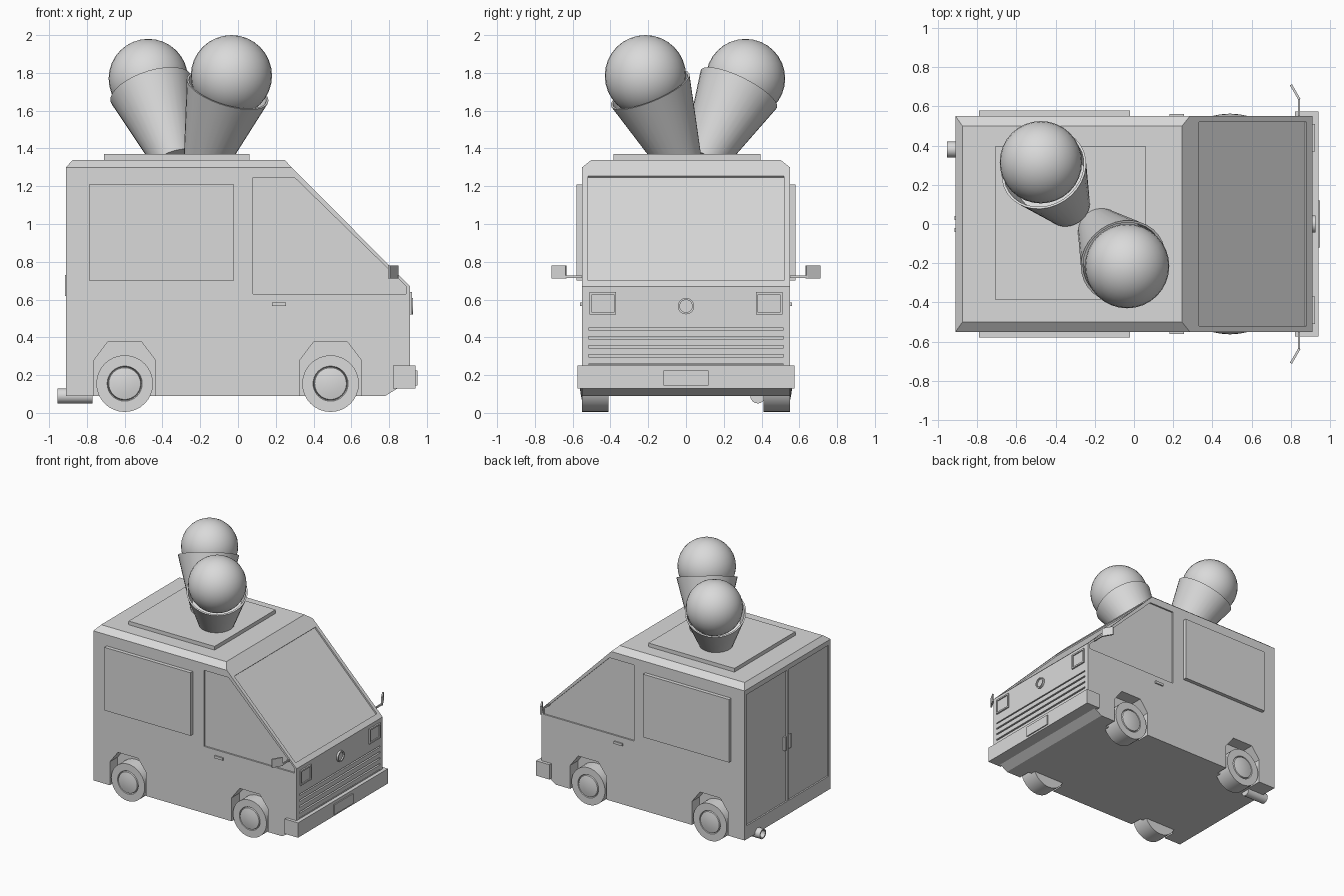
import bpy, bmesh
from math import radians, atan2
from mathutils import Vector, Matrix, Euler

cube = bpy.data.objects.get("Cube")
if cube:
    bpy.data.objects.remove(cube, do_unlink=True)

grey = bpy.data.materials.new("plain_grey")
grey.use_nodes = True
grey.diffuse_color = (0.7, 0.7, 0.7, 1)
grey.node_tree.nodes["Principled BSDF"].inputs["Base Color"].default_value = (0.7, 0.7, 0.7, 1)


def finish(name, bm, matrix=None, smooth=False):
    """Turn a bmesh into a named grey object."""
    if matrix:
        bmesh.ops.transform(bm, matrix=matrix, verts=bm.verts)
    bmesh.ops.recalc_face_normals(bm, faces=bm.faces)
    mesh = bpy.data.meshes.new(name)
    bm.to_mesh(mesh)
    bm.free()
    mesh.materials.append(grey)
    obj = bpy.data.objects.new(name, mesh)
    bpy.context.scene.collection.objects.link(obj)
    if smooth:
        bpy.ops.object.select_all(action='DESELECT')
        obj.select_set(True)
        bpy.context.view_layer.objects.active = obj
        bpy.ops.object.shade_smooth_by_angle(angle=radians(35))
    return obj


def box(name, x, y, z):
    """Box between (low, high) pairs."""
    bm = bmesh.new()
    bmesh.ops.create_cube(bm, size=1)
    lo, hi = Vector((x[0], y[0], z[0])), Vector((x[1], y[1], z[1]))
    size = hi - lo
    m = Matrix.Translation((lo + hi) / 2) @ Matrix.Diagonal((abs(size.x), abs(size.y), abs(size.z), 1))
    return finish(name, bm, m)


def tilted_box(name, size, loc, rot):
    bm = bmesh.new()
    bmesh.ops.create_cube(bm, size=1)
    return finish(name, bm, Matrix.LocRotScale(Vector(loc), Euler(rot), Vector(size)))


def prism(name, points, y0, y1):
    """Side outline in x, z pushed across y."""
    bm = bmesh.new()
    face = bm.faces.new([bm.verts.new((x, y0, z)) for x, z in points])
    out = bmesh.ops.extrude_face_region(bm, geom=[face])
    moved = [v for v in out["geom"] if isinstance(v, bmesh.types.BMVert)]
    bmesh.ops.translate(bm, verts=moved, vec=(0, y1 - y0, 0))
    return finish(name, bm)


def lathe(name, profile, loc, axis, steps=32):
    """Revolve (radius, height) points, then point them along an axis."""
    bm = bmesh.new()
    vs = [bm.verts.new((r, 0, h)) for r, h in profile]
    edges = [bm.edges.new(pair) for pair in zip(vs, vs[1:])]
    bmesh.ops.spin(bm, geom=vs + edges, cent=(0, 0, 0), axis=(0, 0, 1),
                   angle=radians(360), steps=steps)
    bmesh.ops.remove_doubles(bm, verts=bm.verts, dist=0.0005)
    turn = Vector(axis).to_track_quat('Z', 'Y').to_matrix().to_4x4()
    return finish(name, bm, Matrix.Translation(loc) @ turn, True)


def cut(target, cutter):
    mod = target.modifiers.new("cut", 'BOOLEAN')
    mod.operation = 'DIFFERENCE'
    mod.solver = 'EXACT'
    mod.object = cutter
    bpy.context.view_layer.objects.active = target
    bpy.ops.object.modifier_apply(modifier=mod.name)
    bpy.data.objects.remove(cutter, do_unlink=True)


# Van body with chamfered roof
side = [(-.91, .09), (.78, .09), (.91, .17), (.91, .67), (.285, 1.30), (-.91, 1.30)]
bm = bmesh.new()
for s in (-1, 1):
    for x, z in side:
        bm.verts.new((x, s * .55, z))
    for x in (-.875, .245):
        bm.verts.new((x, s * .5, 1.34))
bmesh.ops.convex_hull(bm, input=bm.verts)
bmesh.ops.dissolve_limit(bm, angle_limit=radians(1), verts=bm.verts, edges=bm.edges)
body = finish("body", bm)

# Wheel arches and recessed door windows
axles = (-.6, .49)
arch = [(-.162, 0), (-.162, .28), (-.09, .375), (.09, .375), (.162, .28), (.162, 0)]
window = [(.08, .63), (.08, 1.245), (.30, 1.245), (.89, .67), (.89, .63)]
for s in (-1, 1):
    for cx in axles:
        cut(body, prism("arch_cutter", [(cx + x, z) for x, z in arch], s * .45, s * .6))
    cut(body, prism("window_cutter", window, s * .538, s * .6))

# Recessed windscreen, grille and rear doors
slope = atan2(.63, .625)
cut(body, tilted_box("windscreen_cutter", (.78, 1.04, .024), (.605, 0, .977), (0, slope, 0)))
cut(body, box("grille_cutter", (.895, .95), (-.515, .515), (.255, .45)))
for s in (-1, 1):
    cut(body, box("door_cutter", (-.95, -.898), (s * .008, s * .525), (.2, 1.26)))
    box("rear_door_handle", (-.915, -.895), (s * .02, s * .04), (.62, .73))

# Grille slats, ring, bumper and number plate
for i in range(4):
    z = .278 + i * .048
    box("grille_slat", (.89, .911), (-.515, .515), (z - .018, z + .018))
lathe("front_ring", [(.043, -.01), (.043, .016), (.033, .016), (.033, .005), (0, .005)],
      (.91, 0, .565), (1, 0, 0))
box("front_bumper", (.82, .94), (-.575, .575), (.13, .25))
box("front_plate", (.935, .949), (-.12, .12), (.145, .225))

wheel = [(0, -.14), (.15, -.14), (.15, 0), (.093, 0), (.088, -.012),
         (.084, .002), (.05, .009), (0, .013)]
for s in (-1, 1):
    # Headlights
    light = box("headlight", (.90, .922), (s * .37, s * .51), (.52, .64))
    cut(light, box("headlight_cutter", (.914, .95), (s * .382, s * .498), (.532, .628)))
    # Side panels and door handles
    box("side_panel", (-.79, -.02), (s * .54, s * .58), (.70, 1.21))
    box("door_handle", (.18, .255), (s * .54, s * .56), (.565, .585))
    # Wing mirrors
    box("mirror_arm", (.836, .846), (s * .53, s * .645), (.715, .728))
    tilted_box("wing_mirror", (.012, .086, .068), (.822, s * .673, .746),
               (0, 0, s * radians(30)))
    # Wheels
    for cx in axles:
        lathe("wheel", wheel, (cx, s * .55, .155), (0, s, 0))

# Exhaust pipe
lathe("exhaust", [(0, 0), (.04, 0), (.04, .185), (.03, .185), (.03, .14), (0, .14)],
      (-.77, .38, .09), (-1, 0, 0), 16)

# Roof plate
box("roof_plate", (-.71, .06), (-.385, .395), (1.335, 1.37))

# Hollow cones with round scoops
cone = [(0, -.44), (.115, -.44), (.225, 0), (.213, 0), (.18, -.13), (0, -.13)]
for rim, axis, scoop, radius in (
        ((-.055, -.19, 1.71), (.31, -.42, 1), (-.035, -.215, 1.785), .215),
        ((-.46, .28, 1.715), (-.33, .5, 1), (-.475, .315, 1.77), .21)):
    lathe("cone", cone, rim, axis)
    bm = bmesh.new()
    bmesh.ops.create_uvsphere(bm, u_segments=32, v_segments=16, radius=radius)
    finish("scoop", bm, Matrix.Translation(scoop), True)
